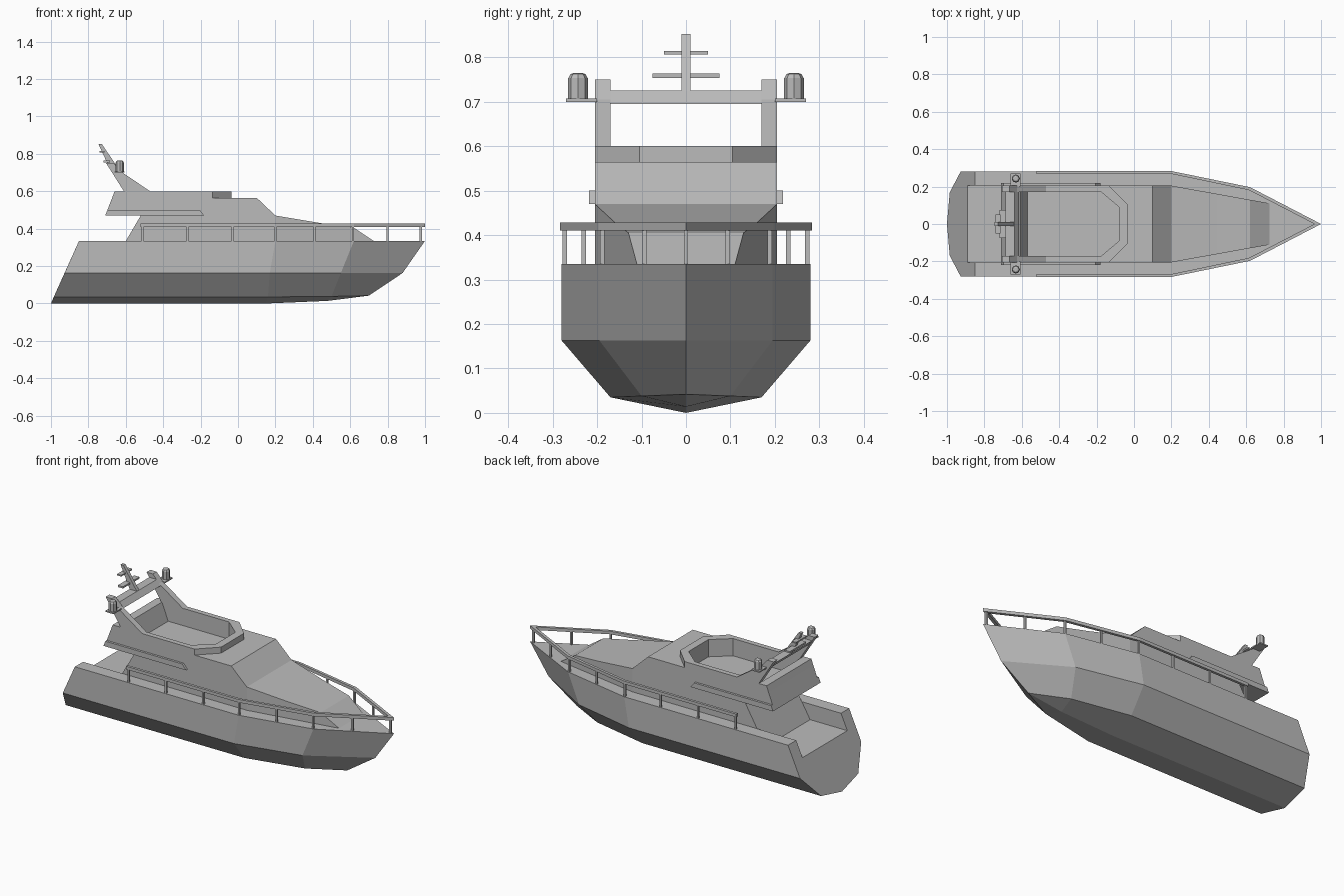
import bpy, bmesh
from mathutils import Vector

cube = bpy.data.objects.get("Cube")
if cube:
    bpy.data.objects.remove(cube)

grey = bpy.data.materials.new("hull_grey")
grey.use_nodes = True
colour = (0.5, 0.5, 0.5, 1)
grey.diffuse_color = colour
grey.node_tree.nodes["Principled BSDF"].inputs["Base Color"].default_value = colour


def loft(name, loops):
    """Skin a row of equal-length closed loops and cap both ends."""
    bm = bmesh.new()
    rows = [[bm.verts.new(p) for p in loop] for loop in loops]
    n = len(rows[0])
    for a, b in zip(rows, rows[1:]):
        for i in range(n):
            j = (i + 1) % n
            bm.faces.new((a[i], a[j], b[j], b[i]))
    bm.faces.new(rows[0])
    bm.faces.new(rows[-1])
    bmesh.ops.remove_doubles(bm, verts=bm.verts, dist=0.0005)
    bmesh.ops.dissolve_degenerate(bm, edges=bm.edges, dist=0.0005)
    bmesh.ops.recalc_face_normals(bm, faces=bm.faces)
    mesh = bpy.data.meshes.new(name)
    bm.to_mesh(mesh)
    bm.free()
    mesh.materials.append(grey)
    obj = bpy.data.objects.new(name, mesh)
    bpy.context.collection.objects.link(obj)
    return obj


def prism(name, profile, y0, y1):
    """Extrude a side profile (x, z) across the beam."""
    return loft(name, [[(x, y, z) for x, z in profile] for y in (y0, y1)])


def box(name, x0, x1, y0, y1, z0, z1):
    return prism(name, [(x0, z0), (x1, z0), (x1, z1), (x0, z1)], y0, y1)


def outline(half, z):
    """Closed plan outline from its +y half."""
    return [(x, y, z) for x, y in half] + [(x, -y, z) for x, y in reversed(half)]


def cut(target, cutter):
    mod = target.modifiers.new("cut", "BOOLEAN")
    mod.operation = "DIFFERENCE"
    mod.solver = "EXACT"
    mod.object = cutter
    cutter.hide_render = True
    cutter.hide_viewport = True
    cutter.display_type = "WIRE"


# Hull: stations from transom to stem, each keel, chine, knuckle, deck edge
stations = [
    [(-1, 0, 0), (-.985, .17, .035), (-.927, .28, .163), (-.85, .28, .335)],
    [(.15, 0, 0), (.16, .17, .035), (.17, .28, .163), (.2, .28, .335)],
    [(.48, 0, .014), (.5, .1, .038), (.55, .195, .163), (.62, .195, .335)],
    [(.7, 0, .042), (.7, 0, .042), (.88, 0, .163), (1, 0, .335)],
]
hull = loft("hull", [s + [(x, -y, z) for x, y, z in reversed(s[1:])] for s in stations])
cut(hull, box("cockpit_cutter", -1.2, -.59, -.205, .205, .245, .6))

# Deckhouse with overhanging upper deck
W = .205
deckhouse = prism("deckhouse", [(-.655, .24), (-.52, .47), (-.71, .47), (-.673, .565),
                                (.1, .565), (.2, .47), (.2, .3)], -W, W)


# Tapered cabin front on the foredeck
def taper(x):
    return W - (x - .2) * .18


nose = [(.2, .3), (.2, .47), (.44, .43), (.62, .405), (.725, .335), (.725, .3)]
loft("forward_cabin", [[(x, s * taper(x), z) for x, z in nose] for s in (-1, 1)])

# Flybridge coaming and its sunken well
front = [(-.135, W), (-.035, .105)]
coaming = loft("flybridge_coaming", [outline([(-.673, W)] + front, .565),
                                     outline([(-.66, W)] + front, .6)])
well = [(-.18, .175), (-.08, .09)]
well_cutter = loft("well_cutter", [outline([(-.57, .175)] + well, .5),
                                   outline([(-.63, .175)] + well, .65)])
cut(deckhouse, well_cutter)
cut(coaming, well_cutter)

# Radar arch, side mouldings and antenna domes
leg = [(-.61, .6), (-.47, .6), (-.625, .705), (-.665, .75), (-.705, .75)]
moulding = [(-.71, .47), (-.18, .47), (-.205, .5), (-.698, .5)]
for side, s in (("left", 1), ("right", -1)):
    prism(side + "_arch_leg", leg, s * .17, s * W)
    prism(side + "_side_moulding", moulding, s * .2, s * .218)
    box(side + "_dome_shelf", -.66, -.608, s * .2, s * .27, .7, .707)
    bpy.ops.mesh.primitive_cylinder_add(vertices=8, radius=.022, depth=.06,
                                        location=(-.632, s * .243, .735))
    dome = bpy.context.object
    dome.name = side + "_antenna_dome"
    dome.data.materials.append(grey)
    bm = bmesh.new()
    bm.from_mesh(dome.data)
    top = [f for f in bm.faces if f.normal.z > .9][0]
    # rounded crown in two steps
    for v in top.verts:
        v.co.z -= .012
    for inset, rise in ((.005, .009), (.008, .003)):
        bmesh.ops.inset_region(bm, faces=[top], thickness=inset)
        bmesh.ops.translate(bm, verts=top.verts, vec=(0, 0, rise))
    bm.to_mesh(dome.data)
    bm.free()
prism("arch_crossbar", [(-.665, .695), (-.615, .695), (-.64, .725), (-.688, .725)], -.17, .17)

# Mast with two spreaders
prism("mast", [(-.685, .72), (-.638, .72), (-.728, .852), (-.746, .852)], -.01, .01)
box("lower_spreader", -.718, -.685, -.075, .075, .754, .764)
box("upper_spreader", -.74, -.713, -.05, .05, .806, .814)

# Guard rail around the bow
outer = [(-.52, .283), (.2, .283), (.62, .197), (1, 0)]
inner = [(-.52, .268), (.2, .268), (.615, .181), (.965, 0)]
sections = []
for (xo, yo), (xi, yi) in zip(outer, inner):
    sections.append([(xo, yo, .41), (xo, yo, .428), (xi, yi, .428), (xi, yi, .41)])
sections += [[(x, -y, z) for x, y, z in sec] for sec in reversed(sections[:-1])]
loft("guard_rail", sections)

# Rail posts
R = .005
posts = [(-.51, .273), (-.27, .273), (-.03, .273), (.2, .273), (.41, .23), (.615, .188), (.8, .094)]
for i, (x, y) in enumerate(posts):
    for side, s in (("left", 1), ("right", -1)):
        box(f"{side}_rail_post_{i + 1}", x - R, x + R, s * y - R, s * y + R, .33, .412)
box("bow_rail_post", .97, .985, -R, R, .33, .412)
